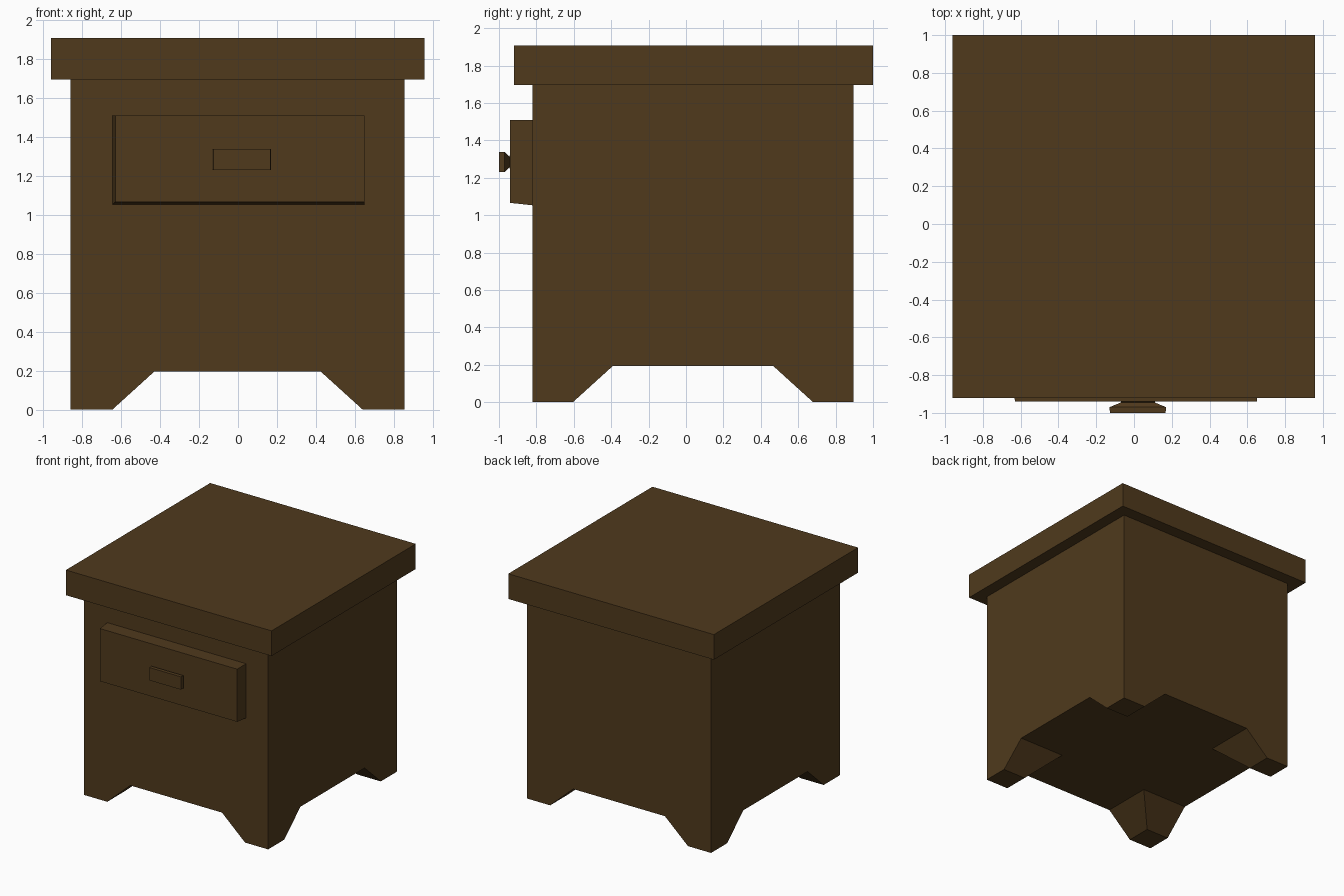
import bpy, bmesh

if "Cube" in bpy.data.objects:
    bpy.data.objects.remove(bpy.data.objects["Cube"])

wood = bpy.data.materials.new("dark_wood")
wood.diffuse_color = (0.08, 0.042, 0.012, 1)
wood.use_nodes = True
wood.node_tree.nodes["Principled BSDF"].inputs["Base Color"].default_value = wood.diffuse_color


def loft(name, rings):
    """Join a stack of four-point rings into a closed solid."""
    bm = bmesh.new()
    loops = [[bm.verts.new(p) for p in ring] for ring in rings]
    for a, b in zip(loops, loops[1:]):
        for i in range(4):
            j = (i + 1) % 4
            bm.faces.new((a[i], a[j], b[j], b[i]))
    bm.faces.new(loops[0][::-1])
    bm.faces.new(loops[-1])
    bmesh.ops.recalc_face_normals(bm, faces=bm.faces)
    mesh = bpy.data.meshes.new(name)
    bm.to_mesh(mesh)
    bm.free()
    mesh.materials.append(wood)
    obj = bpy.data.objects.new(name, mesh)
    bpy.context.collection.objects.link(obj)
    return obj


def ring_z(x0, x1, y0, y1, z):
    return [(x0, y0, z), (x1, y0, z), (x1, y1, z), (x0, y1, z)]


def ring_y(x0, x1, z0, z1, y):
    return [(x0, y, z0), (x1, y, z0), (x1, y, z1), (x0, y, z1)]


X0, X1, Y0, Y1 = -0.86, 0.855, -0.82, 0.895
LEG_H = 0.195

# Cabinet body and overhanging top
loft("cabinet_body", [ring_z(X0, X1, Y0, Y1, z) for z in (LEG_H, 1.70)])
loft("table_top", [ring_z(-0.96, 0.957, -0.92, 1.0, z) for z in (1.695, 1.907)])

# Corner feet: outer sides vertical, inner sides flare towards the body
for xname, x, sx in (("left", X0, 1), ("right", X1, -1)):
    for yname, y, sy in (("front", Y0, 1), ("back", Y1, -1)):
        loft(f"{yname}_{xname}_foot",
             [ring_z(x, x + sx * w, y, y + sy * w, z)
              for w, z in ((0.215, 0.0), (0.43, LEG_H))])

# Drawer front, slightly tapered at the left and bottom
loft("drawer_front", [ring_y(-0.645, 0.65, 1.053, 1.51, Y0),
                      ring_y(-0.63, 0.65, 1.066, 1.51, -0.94)])

# Handle: flared base, narrow neck, wide flat grip
CX, CZ = 0.02, 1.285
loft("drawer_handle", [ring_y(CX - w, CX + w, CZ - h, CZ + h, y)
                       for y, w, h in ((-0.935, 0.09, 0.045), (-0.945, 0.09, 0.03),
                                       (-0.97, 0.15, 0.054), (-1.0, 0.147, 0.054))])
